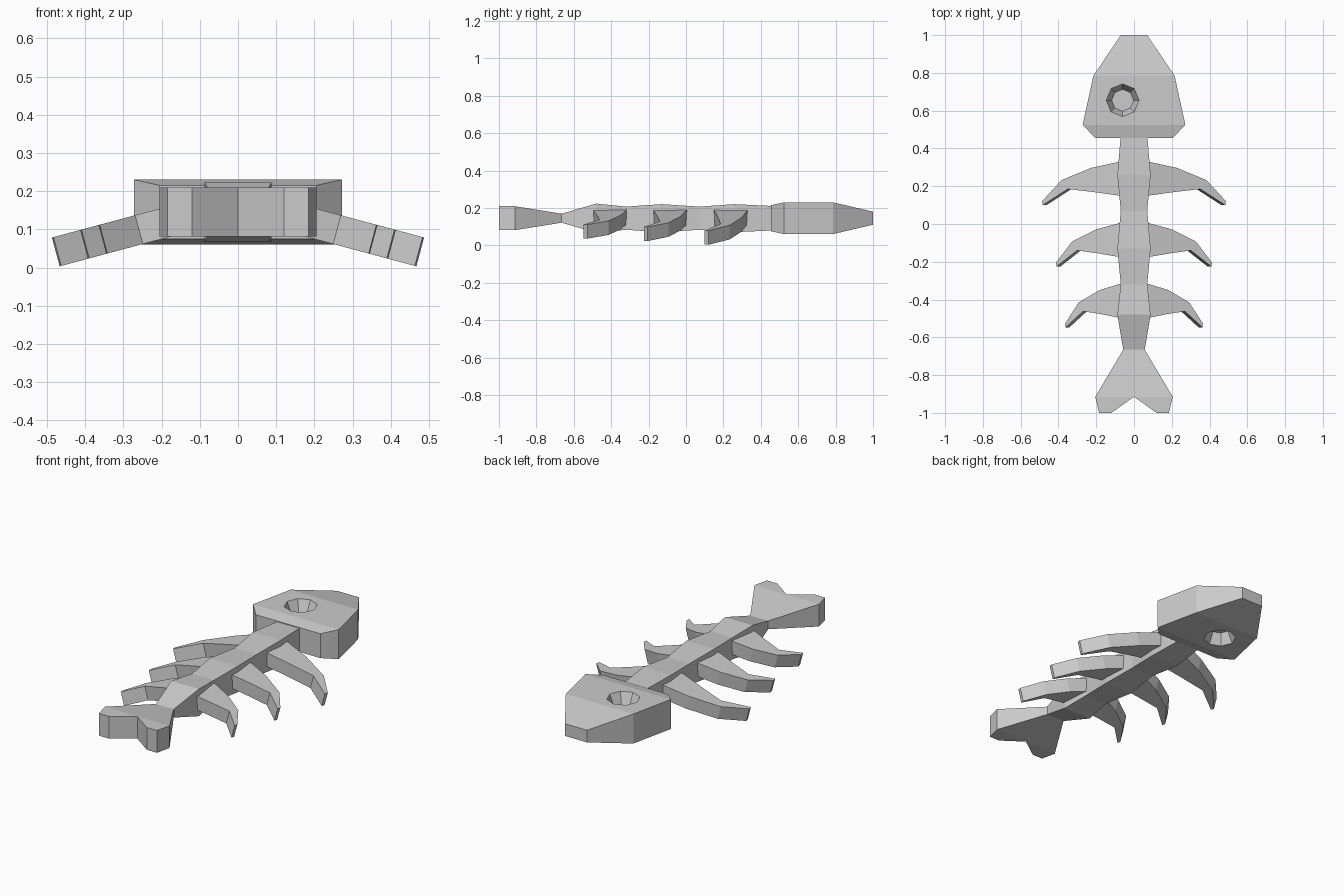
import bpy, bmesh
from math import tan, cos, sin, radians

if "Cube" in bpy.data.objects:
    bpy.data.objects.remove(bpy.data.objects["Cube"])

MID = 0.145  # mid height of the slab-like body


def finish(name, bm):
    bmesh.ops.remove_doubles(bm, verts=bm.verts, dist=1e-5)
    bmesh.ops.recalc_face_normals(bm, faces=bm.faces)
    mesh = bpy.data.meshes.new(name)
    bm.to_mesh(mesh)
    bm.free()
    obj = bpy.data.objects.new(name, mesh)
    bpy.context.collection.objects.link(obj)
    return obj


def half_loft(name, sections):
    """Right half + mirrored left half from sections (y, inner x, outer x, half height)."""
    bm = bmesh.new()
    for side in (1, -1):
        rings = [[bm.verts.new((side * x, y, MID + s * h))
                  for x, s in ((x0, 1), (x1, 1), (x1, -1), (x0, -1))]
                 for y, x0, x1, h in sections]
        for i, (a, b) in enumerate(zip(rings, rings[1:])):
            for k in range(4):
                # inner wall only where the two halves split apart
                if k == 3 and sections[i + 1][1] == 0:
                    continue
                n = (k + 1) % 4
                bm.faces.new((a[k], a[n], b[n], b[k]))
        bm.faces.new(rings[0])
        bm.faces.new(rings[-1])
    return finish(name, bm)


# head
head = half_loft("head", [(1.0, 0, 0.07, 0.035), (0.785, 0, 0.215, 0.085),
                          (0.525, 0, 0.272, 0.085), (0.455, 0, 0.205, 0.07)])

# eye sockets sunk into both faces of the head
for label, s in (("upper", 1), ("lower", -1)):
    r_in, r_out = 0.058, 0.0915
    bpy.ops.mesh.primitive_cone_add(
        vertices=8, depth=0.075, location=(-0.06, 0.655, MID + s * 0.0575),
        radius1=r_in if s > 0 else r_out, radius2=r_out if s > 0 else r_in)
    cutter = bpy.context.object
    cutter.name = label + "_eye_cutter"
    cutter.hide_render = True
    cut = head.modifiers.new(label + "_eye", 'BOOLEAN')
    cut.object = cutter
    cut.operation = 'DIFFERENCE'
    cut.solver = 'EXACT'

# wavy spine running into the forked tail
half_loft("spine_and_tail", [
    (0.47, 0, 0.07, 0.065), (0.26, 0, 0.088, 0.075),
    (0.07, 0, 0.07, 0.062), (-0.13, 0, 0.088, 0.075),
    (-0.32, 0, 0.07, 0.062), (-0.48, 0, 0.088, 0.078),
    (-0.665, 0, 0.057, 0.024), (-0.915, 0, 0.205, 0.064),
    (-1.0, 0.12, 0.185, 0.064)])

# ribs: curved outline (fraction of length, y offset), drooping 15 degrees
RIB = [(-0.08, 0), (0, 0), (0.37, -0.033), (0.75, -0.098), (1, -0.21),
       (0.99, -0.23), (0.67, -0.145), (0.35, -0.16), (0, -0.18), (-0.08, -0.18)]
DROOP, THICK = radians(15), 0.078


def rib(name, side, y0, length):
    bm = bmesh.new()
    top = []
    for u, v in RIB:
        x = 0.075 + u * length
        top.append(bm.verts.new((side * x, y0 + v, 0.189 - (x - 0.075) * tan(DROOP))))
    face = bm.faces.new(top)
    new = bmesh.ops.extrude_face_region(bm, geom=[face], use_keep_orig=True)["geom"]
    verts = [g for g in new if isinstance(g, bmesh.types.BMVert)]
    bmesh.ops.translate(bm, verts=verts,
                        vec=(-side * THICK * sin(DROOP), 0, -THICK * cos(DROOP)))
    return finish(name, bm)


for label, y0, length in (("front", 0.33, 0.412), ("middle", 0.005, 0.338), ("rear", -0.317, 0.29)):
    rib(label + "_rib_right", 1, y0, length)
    rib(label + "_rib_left", -1, y0, length)
